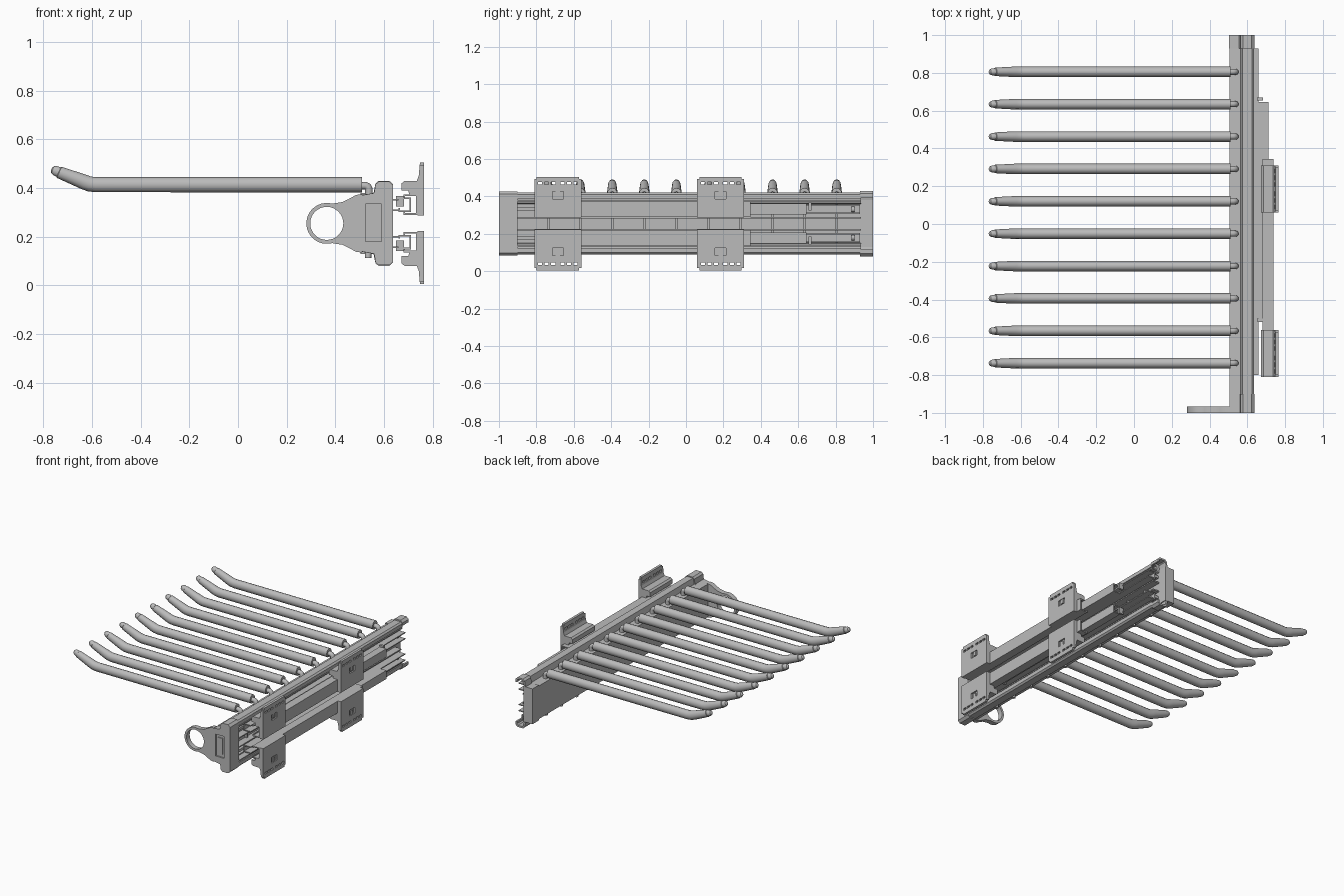
import bpy, bmesh, math
from mathutils import Vector

cube = bpy.data.objects.get("Cube")
if cube:
    bpy.data.objects.remove(cube, do_unlink=True)

MID = 0.255  # height of the mirror plane between upper and lower halves

grey = bpy.data.materials.new("satin grey")
grey.use_nodes = True
colour = (0.5, 0.5, 0.5, 1)
grey.diffuse_color = colour
grey.node_tree.nodes["Principled BSDF"].inputs["Base Color"].default_value = colour


def add(name, mesh):
    obj = bpy.data.objects.new(name, mesh)
    bpy.context.collection.objects.link(obj)
    if not mesh.materials:
        mesh.materials.append(grey)
    return obj


def extrude(name, outline, y0, y1):
    """Extrude an x-z outline along y."""
    bm = bmesh.new()
    face = bm.faces.new([bm.verts.new((x, y0, z)) for x, z in outline])
    new = bmesh.ops.extrude_face_region(bm, geom=[face])["geom"]
    bmesh.ops.translate(bm, vec=(0, y1 - y0, 0),
                        verts=[v for v in new if isinstance(v, bmesh.types.BMVert)])
    bmesh.ops.recalc_face_normals(bm, faces=bm.faces)
    mesh = bpy.data.meshes.new(name)
    bm.to_mesh(mesh)
    bm.free()
    return add(name, mesh)


def box(name, x0, x1, y0, y1, z0, z1):
    return extrude(name, [(x0, z0), (x1, z0), (x1, z1), (x0, z1)], y0, y1)


def flip(points):
    return [(x, 2 * MID - z) for x, z in points]


def symmetric(points):
    return points + flip(points)[::-1]


def sheet(path, t):
    """Turn an open path into the outline of a folded sheet of thickness t."""
    pts = [Vector(p) for p in path]
    inner = []
    for i, p in enumerate(pts):
        dirs = [(pts[j + 1] - pts[j]).normalized()
                for j in (i - 1, i) if 0 <= j < len(pts) - 1]
        normals = [Vector((-d.y, d.x)) for d in dirs]
        n = sum(normals, Vector((0, 0))).normalized()
        inner.append(p + n * t / n.dot(normals[0]))
    return [tuple(p) for p in pts + inner[::-1]]


def circle(x, z, r, n=32):
    return [(x + r * math.cos(i * math.tau / n), z + r * math.sin(i * math.tau / n))
            for i in range(n)]


def cut(obj, cutters):
    for cutter in cutters:
        mod = obj.modifiers.new("cut", "BOOLEAN")
        mod.object = cutter
        mod.solver = "EXACT"
        bpy.context.view_layer.objects.active = obj
        bpy.ops.object.modifier_apply(modifier=mod.name)
        bpy.data.objects.remove(cutter, do_unlink=True)


def smooth(obj):
    bpy.ops.object.select_all(action="DESELECT")
    obj.select_set(True)
    bpy.context.view_layer.objects.active = obj
    bpy.ops.object.shade_smooth_by_angle(angle=math.radians(35))


def tube(name, points, radius):
    """Round bar through (x, z, relative radius) points."""
    curve = bpy.data.curves.new(name, "CURVE")
    curve.dimensions = "3D"
    curve.bevel_depth = radius
    curve.bevel_resolution = 4
    curve.use_fill_caps = True
    spline = curve.splines.new("POLY")
    spline.points.add(len(points) - 1)
    for p, (x, z, r) in zip(spline.points, points):
        p.co = (x, 0, z, 1)
        p.radius = r
    temp = bpy.data.objects.new(name, curve)
    bpy.context.collection.objects.link(temp)
    bpy.context.view_layer.update()
    mesh = bpy.data.meshes.new_from_object(
        temp.evaluated_get(bpy.context.evaluated_depsgraph_get()))
    bpy.data.objects.remove(temp, do_unlink=True)
    mesh.materials.clear()
    obj = add(name, mesh)
    smooth(obj)
    return obj


# Hanging arms with bent, capped tips and hooked pegs, plus ribs in the rail
arm = tube("arm", [(0.51, 0.414, 1), (-0.585, 0.414, 1), (-0.61, 0.417, 1),
                   (-0.63, 0.424, 1), (-0.735, 0.465, 0.8), (-0.737, 0.466, 0.68),
                   (-0.752, 0.472, 0.66), (-0.762, 0.476, 0.5), (-0.767, 0.478, 0.2)], 0.031)
arm.scale.y = 0.9
peg = tube("arm_peg", [(0.50, 0.41, 1), (0.525, 0.41, 1), (0.534, 0.405, 1),
                       (0.538, 0.395, 1), (0.538, 0.36, 1)], 0.016)
foot = tube("peg_foot", [(0.535, 0.15, 1), (0.535, 0.13, 1), (0.535, 0.13, 1.3),
                         (0.535, 0.113, 1.3)], 0.010)
for i in range(10):
    y = -0.737 + i * 0.1714
    for part in (arm, peg, foot):
        copy = part if i == 0 else add(part.name, part.data)
        copy.scale = part.scale
        copy.location.y = y
    box("rail_rib", 0.565, 0.59, y - 0.006, y + 0.006, 0.15, 0.36)

# Main rail: hollow back with stepped flanges open towards +x
extrude("main_rail", symmetric([
    (0.575, MID - 0.02), (0.575, 0.15), (0.59, 0.145), (0.595, 0.106), (0.622, 0.106),
    (0.626, 0.125), (0.636, 0.125), (0.636, 0.10), (0.625, 0.09), (0.575, 0.09),
    (0.565, 0.13), (0.505, 0.138)]), -0.95, 0.935)

# Front cap with a shallow recess
cap = extrude("front_cap", symmetric([
    (0.505, 0.14), (0.56, 0.13), (0.565, 0.095), (0.578, 0.083), (0.622, 0.083),
    (0.638, 0.098)]), -1, -0.90)
cut(cap, [box("recess", 0.525, 0.59, -1.1, -0.99, 0.18, 0.335)])
box("front_cap_badge_plate", 0.54, 0.575, -0.996, -0.985, 0.20, 0.315)

# Pull handle ring and its flared neck
arc = [(0.365 + 0.084 * math.cos(math.radians(a)), MID + 0.084 * math.sin(math.radians(a)))
       for a in range(75, 286, 10)]
handle = extrude("pull_handle", [(0.51, 0.375), (0.485, 0.372), (0.455, 0.355),
                                 (0.43, 0.343)] + arc +
                 flip([(0.43, 0.343), (0.455, 0.355), (0.485, 0.372), (0.51, 0.375)]),
                 -1, -0.965)
cut(handle, [extrude("hole", circle(0.365, MID, 0.068), -1.1, -0.9)])
smooth(handle)

# Back end: closed box with projecting top and bottom flanges
box("back_cap", 0.503, 0.575, 0.93, 1, 0.13, 0.38)
flange = [(0.555, 0.37), (0.565, 0.418), (0.578, 0.43), (0.622, 0.43), (0.638, 0.415),
          (0.638, 0.395)]
for path in (flange, flip(flange)):
    extrude("back_flange", sheet(path, 0.012 if path is not flange else -0.012), 0.93, 1)

# Telescopic slides and wall brackets, upper and mirrored lower
bracket_outline = [(0.738, 0.287), (0.765, 0.287), (0.765, 0.505), (0.748, 0.505),
                   (0.743, 0.45), (0.735, 0.43), (0.685, 0.43), (0.673, 0.42),
                   (0.673, 0.39), (0.70, 0.39), (0.705, 0.372), (0.738, 0.372)]
for upper in (True, False):
    side = (lambda p: p) if upper else flip
    prefix = "upper_" if upper else "lower_"

    def part(name, outline, y0, y1):
        return extrude(prefix + name, side(outline), y0, y1)

    def block(name, x0, x1, y0, y1, z0, z1):
        return part(name, [(x0, z0), (x1, z0), (x1, z1), (x0, z1)], y0, y1)

    part("fixed_slide", sheet([(0.68, 0.36), (0.68, 0.374), (0.738, 0.374),
                               (0.738, 0.29), (0.68, 0.29), (0.68, 0.304)], -0.007),
         -0.81, 0.345)
    part("middle_slide", sheet([(0.66, 0.345), (0.66, 0.362), (0.712, 0.362),
                                (0.712, 0.302), (0.66, 0.302), (0.66, 0.318)], -0.007),
         -0.52, 0.645)
    part("moving_slide", sheet([(0.66, 0.356), (0.602, 0.356), (0.602, 0.306),
                                (0.66, 0.306)], 0.007), -0.80, 0.93)
    block("slide_support", 0.57, 0.604, -0.92, 0.93, 0.322, 0.340)
    block("shelf", 0.57, 0.634, -0.92, 0.935, 0.372, 0.38)
    block("shelf", 0.57, 0.625, -0.92, 0.935, 0.283, 0.291)
    for y in (-0.515, 0.655):
        block("slide_stop", 0.65, 0.682, y, y + 0.015, 0.325, 0.368)
    # Slide screw
    part("slide_screw", circle(0.62, 0.331, 0.014, 16), 0.885, 0.90)

    # Wall brackets with a window and a row of fixing slots
    for y0 in (-0.81, 0.06):
        y1, yc = y0 + 0.25, y0 + 0.125
        bracket = part("wall_bracket", bracket_outline, y0, y1)
        cutters = [block("window", 0.755, 0.80, yc - 0.03, yc + 0.03, 0.385, 0.425)]
        for offset in (-0.095, -0.06, -0.025, 0.025, 0.06, 0.095):
            y = yc + offset
            cutters.append(block("slot", 0.74, 0.80, y - 0.011, y + 0.011, 0.463, 0.477))
        for y in (y0, y1):  # clipped outer corners
            cutters.append(block("corner", 0.74, 0.80, y - 0.012, y + 0.012, 0.493, 0.53))
        cut(bracket, cutters)
        block("bracket_latch", 0.752, 0.762, yc - 0.012, yc + 0.012, 0.395, 0.43)
